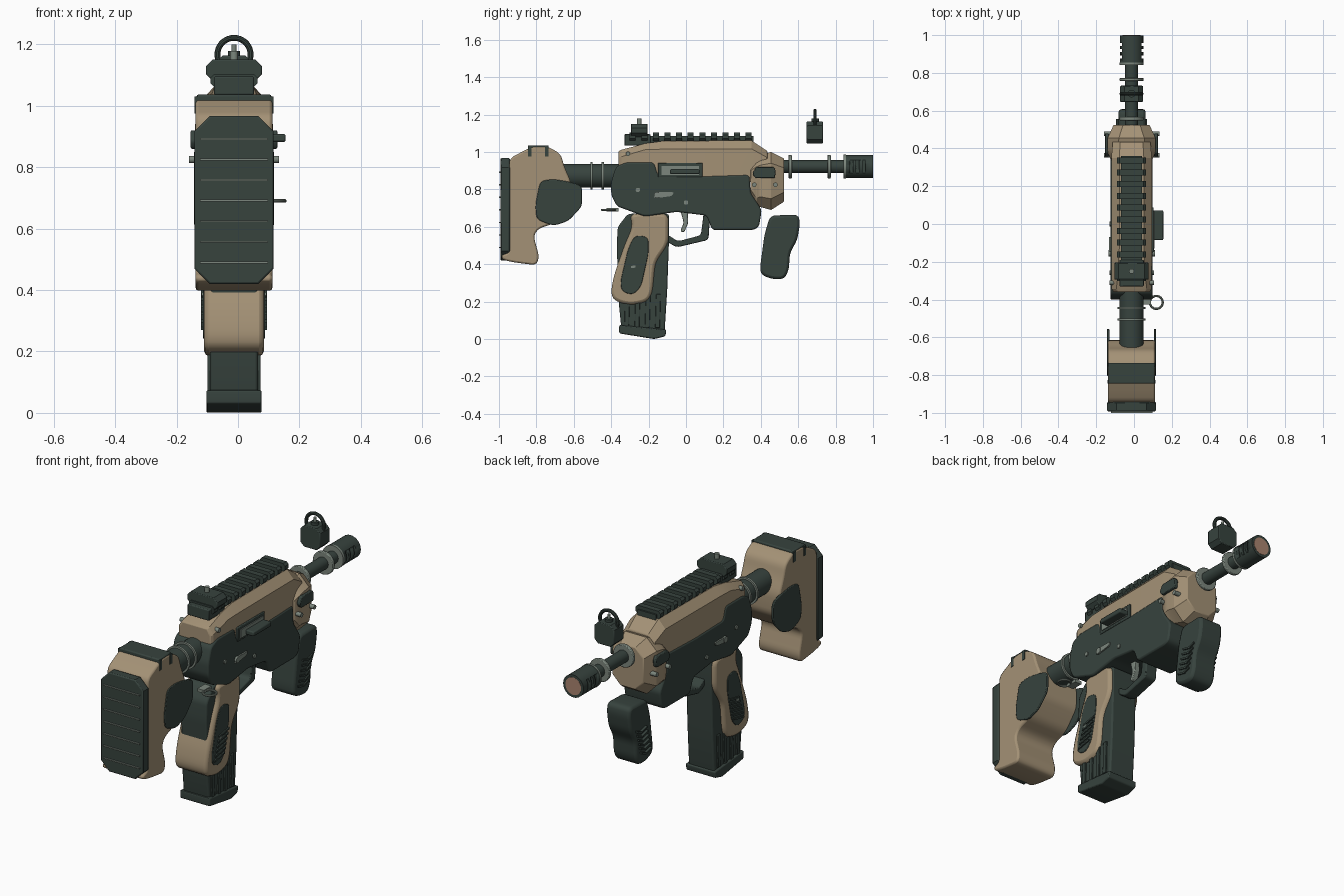
import bpy, bmesh, math
from mathutils import Matrix, Vector

if "Cube" in bpy.data.objects:
    bpy.data.objects.remove(bpy.data.objects["Cube"])

CX = -0.013  # centre plane of the body


def material(name, rgb):
    m = bpy.data.materials.new(name)
    m.diffuse_color = (*rgb, 1)
    m.use_nodes = True
    m.node_tree.nodes["Principled BSDF"].inputs["Base Color"].default_value = m.diffuse_color
    return m


TAN = material("sand_tan", (0.37, 0.285, 0.18))
DARK = material("dark_green_grey", (0.038, 0.056, 0.048))
GREY = material("light_steel", (0.20, 0.24, 0.205))
COPPER = material("copper", (0.40, 0.23, 0.16))


def finish(name, bm, mat, bevel=0.0, smooth=30):
    bmesh.ops.recalc_face_normals(bm, faces=bm.faces[:])
    me = bpy.data.meshes.new(name)
    bm.to_mesh(me)
    bm.free()
    me.materials.append(mat)
    ob = bpy.data.objects.new(name, me)
    bpy.context.collection.objects.link(ob)
    if bevel:
        b = ob.modifiers.new("bevel", 'BEVEL')
        b.width, b.segments, b.limit_method = bevel, 2, 'ANGLE'
        b.angle_limit = math.radians(50)
    if smooth:
        bpy.ops.object.select_all(action='DESELECT')
        ob.select_set(True)
        bpy.context.view_layer.objects.active = ob
        bpy.ops.object.shade_smooth_by_angle(angle=math.radians(smooth))
    return ob


def rounded(pts, r, n=4):
    out = []
    for i, p in enumerate(pts):
        p, a, b = Vector(p), Vector(pts[i - 1]), Vector(pts[(i + 1) % len(pts)])
        s = p + (a - p).normalized() * min(r, (a - p).length * 0.45)
        e = p + (b - p).normalized() * min(r, (b - p).length * 0.45)
        for k in range(n + 1):
            t = k / n
            out.append(s * (1 - t) ** 2 + p * 2 * t * (1 - t) + e * t * t)
    return out


def profile(name, pts, lo, hi, mat, r=0.0, bevel=0.0, axis='X'):
    """Side profile (y, z) swept along x, or front profile (x, z) along y."""
    bm = bmesh.new()
    pts = rounded(pts, r) if r else pts
    put = (lambda p, d: (d, p[0], p[1])) if axis == 'X' else (lambda p, d: (p[0], d, p[1]))
    f = bm.faces.new([bm.verts.new(put(p, lo)) for p in pts])
    ext = bmesh.ops.extrude_face_region(bm, geom=[f])
    step = Vector((hi - lo, 0, 0)) if axis == 'X' else Vector((0, hi - lo, 0))
    bmesh.ops.translate(bm, verts=[v for v in ext['geom'] if isinstance(v, bmesh.types.BMVert)], vec=step)
    return finish(name, bm, mat, bevel)


def sides(name, pts, x0, x1, mat, r=0.0, bevel=0.0):
    for s, tag in ((1, "right"), (-1, "left")):
        profile(f"{name}_{tag}", pts, CX + s * x0, CX + s * x1, mat, r, bevel)


def rect(a0, a1, b0, b1):
    return [(a0, b0), (a1, b0), (a1, b1), (a0, b1)]


def chamfered(a0, a1, b0, b1, c):
    return [(a0 + c, b0), (a1 - c, b0), (a1, b0 + c), (a1, b1 - c),
            (a1 - c, b1), (a0 + c, b1), (a0, b1 - c), (a0, b0 + c)]


def box(name, x, y, z, mat, bevel=0.0):
    return profile(name, rect(*y, *z), x[0], x[1], mat, 0, bevel)


def cyl(name, a, b, r, mat, n=32, bevel=0.0):
    a, b = Vector(a), Vector(b)
    bm = bmesh.new()
    rot = Vector((0, 0, 1)).rotation_difference(b - a).to_matrix().to_4x4()
    bmesh.ops.create_cone(bm, cap_ends=True, segments=n, radius1=r, radius2=r,
                          depth=(b - a).length, matrix=Matrix.Translation((a + b) / 2) @ rot)
    return finish(name, bm, mat, bevel)


def tube_y(name, y0, y1, z, r, mat, bevel=0.0):
    return cyl(name, (CX, y0, z), (CX, y1, z), r, mat, 32, bevel)


def loft(name, sections, mat, bevel=0.0):
    """Join equal-length (y, [(x, z)...]) cross-sections."""
    bm = bmesh.new()
    rings = [[bm.verts.new((CX + x, y, z)) for x, z in sec] for y, sec in sections]
    n = len(rings[0])
    for a, b in zip(rings, rings[1:]):
        for i in range(n):
            bm.faces.new((a[i], a[(i + 1) % n], b[(i + 1) % n], b[i]))
    bm.faces.new(rings[0])
    bm.faces.new(rings[-1])
    return finish(name, bm, mat, bevel, 20)


def torus(name, centre, R, r, mat, rot):
    bpy.ops.mesh.primitive_torus_add(location=centre, major_radius=R, minor_radius=r, rotation=rot,
                                     major_segments=36, minor_segments=10)
    ob = bpy.context.object
    ob.name = name
    ob.data.materials.append(mat)
    bpy.ops.object.shade_smooth_by_angle()


# Stock: body, butt pad with ridges, cheek strap and side plates
profile("stock", [(-.945, .965), (-.85, 1.015), (-.82, 1.03), (-.74, 1.03), (-.67, .99), (-.65, .92),
                  (-.615, .84), (-.615, .72), (-.70, .62), (-.79, .59), (-.815, .55), (-.785, .44),
                  (-.80, .395), (-.92, .41), (-.985, .425), (-.985, .45), (-.945, .46)],
        CX - .125, CX + .125, TAN, .03, .012)
profile("butt_pad", chamfered(CX - .129, CX + .129, .42, .967, .05), -.992, -.942, DARK, 0, .006, 'Y')
for i in range(7):
    z = .49 + i * .067
    box(f"pad_ridge_{i}", (CX - .11, CX + .11), (-1.0, -.985), (z - .003, z + .003), GREY)
box("stock_top_strap", (CX - .122, CX + .122), (-.845, -.735), (1.0, 1.036), DARK, .006)
for i, y in enumerate((-.845, -.755)):
    sides(f"strap_tab_{i}", rect(y, y + .02, .975, 1.03), .118, .128, DARK)
sides("stock_plate", [(-.78, .845), (-.71, .855), (-.62, .84), (-.555, .82), (-.555, .71),
                      (-.63, .63), (-.71, .605), (-.80, .64), (-.805, .72)], .118, .13, DARK, .03, .004)

# Buffer tube with rings, sling loop
tube_y("buffer_tube", -.68, -.33, .873, .064, DARK)
for i, y in enumerate((-.505, -.445)):
    tube_y(f"buffer_ring_{i}", y - .006, y + .006, .873, .074, GREY)
torus("sling_loop", (.118, -.415, .69), .034, .006, GREY, (0, 0, 0))
box("sling_mount", (.05, .09), (-.425, -.36), (.683, .70), GREY)


# Upper receiver: tapered sections along the gun
def upper(y, hw, sh, tw, top):
    return y, [(-hw, .84), (hw, .84), (hw, sh), (tw, top), (-tw, top), (-hw, sh)]


loft("upper_receiver", [upper(-.36, .095, .97, .075, 1.005), upper(-.345, .105, .975, .08, 1.012),
                        upper(-.22, .107, 1.012, .07, 1.045), upper(-.13, .107, 1.015, .065, 1.058),
                        upper(.35, .107, 1.017, .065, 1.062), upper(.435, .10, .97, .06, 1.005)], TAN, .004)

# Lower receiver
profile("lower_receiver", [(-.40, .84), (-.375, .92), (-.32, .945), (-.17, .945), (-.15, .875), (.09, .87),
                           (.34, .878), (.345, .78), (.405, .69), (.39, .60), (.36, .583), (.14, .583),
                           (.11, .66), (-.05, .68), (-.22, .655), (-.37, .71), (-.40, .77)],
        CX - .112, CX + .112, DARK, .02, .008)


# Front block with side panels and bolts
def block(y, hw, b, t, c):
    return y, chamfered(-hw, hw, b, t, c)


loft("front_block", [block(.345, .112, .76, .94, .04), block(.375, .125, .71, .965, .045),
                     block(.40, .127, .705, .985, .055), block(.455, .127, .69, 1.0, .06),
                     block(.525, .095, .735, .965, .05)], TAN, .004)
sides("block_panel", [(.355, .885), (.375, .92), (.47, .92), (.48, .90), (.475, .86), (.37, .86)],
      .12, .141, DARK, .01, .004)
for s, tag in ((1, "right"), (-1, "left")):
    for i, y in enumerate((.365, .478)):
        cyl(f"block_bolt_{i}_{tag}", (CX + s * .09, y, .825), (CX + s * .147, y, .825), .012, GREY, 16)
    for i, (y, z) in enumerate(((-.257, .797), (0, .73), (-.31, .99))):
        cyl(f"pin_{i}_{tag}", (CX + s * .08, y, z), (CX + s * .118, y, z), .012, GREY, 16)
    cyl(f"selector_pivot_{tag}", (CX + s * .1, -.155, .77), (CX + s * .123, -.155, .77), .017, GREY, 16)
sides("selector_lever", [(-.175, .755), (-.15, .785), (-.065, .785), (-.075, .765), (-.13, .757)],
      .10, .12, GREY, .008)

# Charging slot and handle (right side only)
box("charging_frame", (.07, .103), (-.15, .088), (.865, .942), DARK, .004)
box("charging_slot", (.07, .108), (-.13, .07), (.878, .925), GREY)
box("charging_handle", (.09, .155), (-.085, .072), (.882, .908), DARK, .006)

# Top rail
box("rail_base", (CX - .055, CX + .055), (-.24, .36), (1.05, 1.085), DARK)
for i in range(11):
    y = .335 - i * .062
    profile(f"rail_tooth_{i}", chamfered(CX - .076, CX + .076, 1.06, 1.104, .012),
            y - .016, y + .016, DARK, 0, 0, 'Y')

# Rear sight
box("rear_sight_base", (CX - .065, CX + .065), (-.33, -.19), (1.035, 1.095), DARK, .005)
profile("rear_sight_body", chamfered(CX - .091, CX + .091, 1.08, 1.15, .022), -.295, -.205, DARK, 0, .004, 'Y')
cyl("rear_sight_post", (CX, -.25, 1.13), (CX, -.25, 1.178), .013, GREY, 16)

# Front sight, standing free above the barrel
profile("front_sight_body", chamfered(CX - .06, CX + .06, 1.045, 1.163, .022), .645, .732, DARK, 0, .004, 'Y')
torus("front_sight_hoop", (CX, .69, 1.167), .054, .0095, DARK, (math.pi / 2, 0, 0))
cyl("front_sight_post", (CX, .69, 1.15), (CX, .69, 1.2), .008, GREY, 16)
cyl("front_sight_knob", (CX, .69, 1.15), (CX, .69, 1.178), .02, DARK, 16)

# Barrel, rings and slotted muzzle
tube_y("barrel", .50, .86, .922, .034, DARK)
for i, y in enumerate((.557, .765)):
    tube_y(f"barrel_ring_{i}", y - .009, y + .009, .922, .063, GREY, .004)
tube_y("muzzle_collar", .843, .855, .922, .064, GREY)
muzzle = tube_y("muzzle", .85, .999, .922, .062, DARK)
for i, y in enumerate((.885, .918, .951)):
    for s in (-1, 1):
        cut = box(f"slot_cutter_{i}_{s}", (CX + s * .045, CX + s * .09), (y - .008, y + .008), (.888, .956), DARK)
        cut.hide_render = cut.hide_viewport = True
        b = muzzle.modifiers.new("slot", 'BOOLEAN')
        b.object, b.operation, b.solver = cut, 'DIFFERENCE', 'EXACT'
tube_y("muzzle_bore", .99, 1.0, .922, .048, COPPER)

# Magazine with floor plate and ribs
profile("magazine", [(-.31, .67), (-.365, .60), (-.37, .50), (-.36, .20), (-.345, .05), (-.115, .03),
                     (-.10, .27), (-.092, .50), (-.09, .67)], CX - .078, CX + .078, DARK, .02, .008)
profile("magazine_floor", [(-.357, .075), (-.357, .03), (-.17, 0), (-.11, .015), (-.105, .05), (-.2, .06)],
        CX - .09, CX + .09, DARK, .008, .006)
for i in range(4):
    y = -.33 + i * .055
    sides(f"magazine_rib_{i}", [(y, .06), (y + .025, .06), (y + .03, .24), (y + .005, .24)], .07, .086, DARK, 0, .003)

# Pistol grip with ribbed side panels
profile("grip", [(-.30, .67), (-.095, .67), (-.095, .51), (-.165, .41), (-.18, .25), (-.205, .20),
                 (-.30, .18), (-.385, .205), (-.402, .25), (-.385, .34), (-.325, .51), (-.285, .60)],
        CX - .097, CX + .097, TAN, .04, .016)
sides("grip_panel", [(-.245, .555), (-.20, .54), (-.20, .46), (-.24, .28), (-.285, .235), (-.345, .255),
                     (-.35, .31), (-.31, .48), (-.28, .545)], .09, .101, DARK, .03, .003)
for i in range(6):
    y, z = -.335 + i * .008, .27 + i * .024
    sides(f"grip_rib_{i}", [(y, z), (y + .085, z + .016), (y + .085, z + .026), (y, z + .01)], .095, .108, DARK)
sides("grip_screw", chamfered(-.295, -.271, .375, .399, .007), .095, .106, GREY)

# Trigger and guard
profile("trigger", [(-.03, .69), (.01, .69), (.012, .62), (-.01, .57), (-.032, .575), (-.012, .62)],
        CX - .015, CX + .015, GREY, .015, .003)
profile("trigger_guard", [(.13, .68), (.12, .53), (-.05, .49), (-.11, .525), (-.10, .56), (-.045, .522),
                          (.08, .555), (.095, .68)], CX - .035, CX + .035, DARK, .02, .005)

# Fore grip, standing free below the block
profile("fore_grip", [(.45, .66), (.60, .665), (.61, .62), (.595, .53), (.555, .46), (.55, .37), (.525, .32),
                      (.46, .32), (.40, .345), (.397, .39), (.42, .56)], CX - .068, CX + .075, DARK, .03, .014)
for i in range(6):
    y, z = .43 + i * .008, .37 + i * .026
    sides(f"fore_grip_rib_{i}", [(y, z + .012), (y + .05, z), (y + .085, z + .014), (y + .085, z + .024),
                                 (y + .05, z + .01), (y, z + .022)], .06, .092 - .01, DARK)
